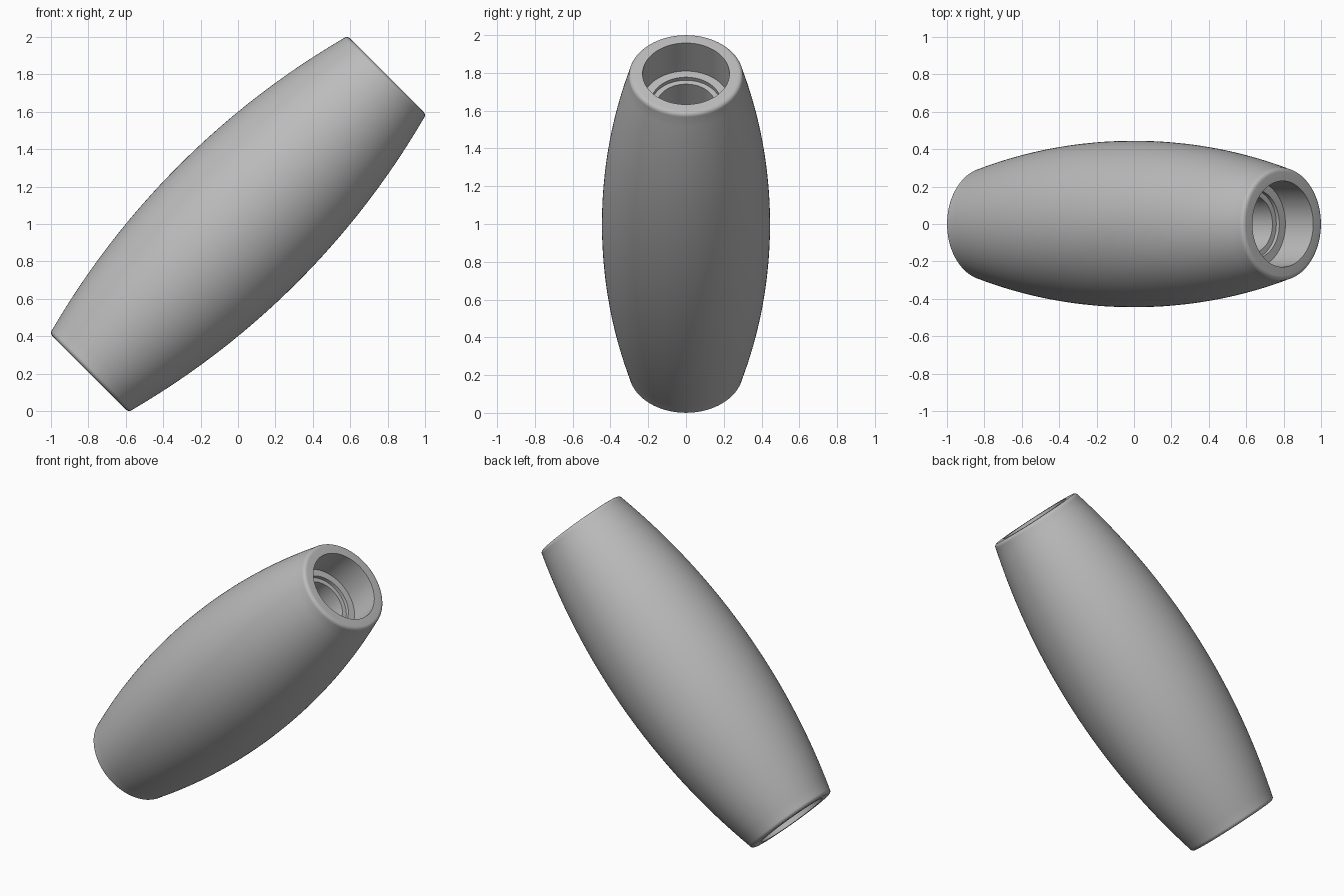
import bpy
import bmesh
import math
from mathutils import Matrix, Vector

cube = bpy.data.objects.get("Cube")
if cube:
    bpy.data.objects.remove(cube, do_unlink=True)

# Single grey material
grey = bpy.data.materials.new("plain grey")
grey.use_nodes = True
colour = (0.5, 0.5, 0.5, 1)
grey.diffuse_color = colour
grey.node_tree.nodes["Principled BSDF"].inputs["Base Color"].default_value = colour

SEGMENTS = 128
HALF_LENGTH = 1.125
BELLY, END_RADIUS = 0.445, 0.303
FILLET = 0.025
COUNTERBORE, SEAT, BORE = 0.23, 0.184, 0.155


def barrel_radius(t):
    """Radius of the bulging wall, a shallow circular arc."""
    edge = HALF_LENGTH - FILLET
    drop = BELLY - END_RADIUS
    arc = (edge ** 2 + drop ** 2) / (2 * drop)
    return BELLY - arc + math.sqrt(arc ** 2 - t ** 2)


# Half profile as (radius, height): bulging wall, rounded rim, stepped bore
edge = HALF_LENGTH - FILLET
half = [(barrel_radius(edge * i / 20), edge * i / 20) for i in range(21)]
for i in range(1, 7):
    a = math.radians(15 * i)
    half.append((END_RADIUS - FILLET * (1 - math.cos(a)), edge + FILLET * math.sin(a)))
half += [(COUNTERBORE, HALF_LENGTH), (COUNTERBORE, 0.915), (SEAT, 0.915),
         (SEAT, 0.892), (BORE, 0.892)]

# Mirror the half profile to close the loop, then revolve it
profile = half + [(r, -t) for r, t in reversed(half[1:])]
bm = bmesh.new()
verts = [bm.verts.new((r, 0, t)) for r, t in profile]
edges = [bm.edges.new((v, verts[(i + 1) % len(verts)])) for i, v in enumerate(verts)]
bmesh.ops.spin(bm, geom=verts + edges, cent=(0, 0, 0), axis=(0, 0, 1),
               angle=math.tau, steps=SEGMENTS, use_duplicate=False)
bmesh.ops.remove_doubles(bm, verts=bm.verts, dist=0.0001)
bmesh.ops.recalc_face_normals(bm, faces=bm.faces)

# Lean the barrel halfway between upright and +x, raised to the ground
lean = Matrix.Translation(Vector((0, 0, 1))) @ Matrix.Rotation(math.radians(45), 4, "Y")
bm.transform(lean)

mesh = bpy.data.meshes.new("barrel_roller")
bm.to_mesh(mesh)
bm.free()
mesh.materials.append(grey)
roller = bpy.data.objects.new("barrel_roller", mesh)
bpy.context.collection.objects.link(roller)

bpy.ops.object.select_all(action="DESELECT")
roller.select_set(True)
bpy.context.view_layer.objects.active = roller
bpy.ops.object.shade_smooth_by_angle(angle=math.radians(30))
